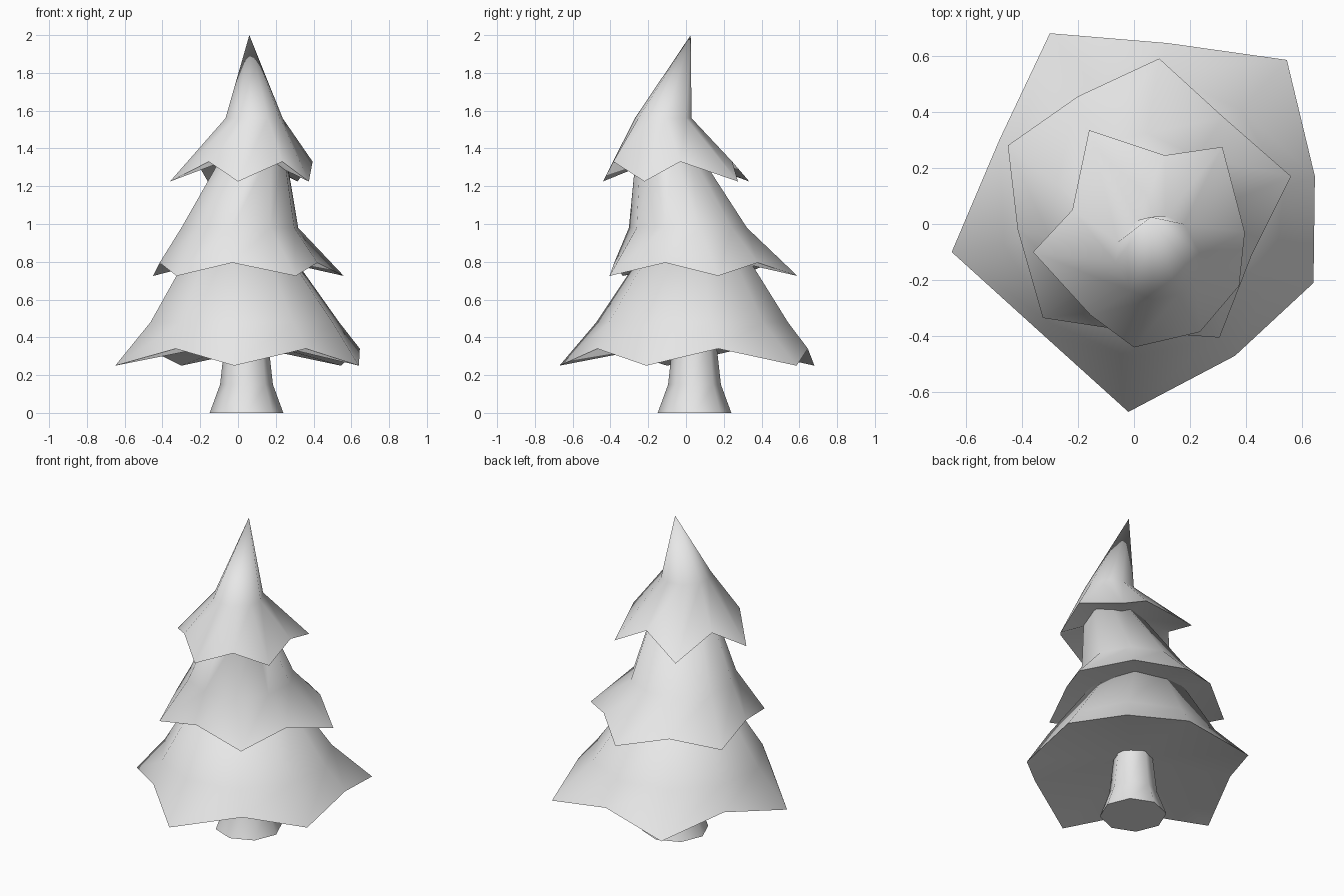
import bpy
import bmesh
from math import atan2, cos, sin, radians, tau
from mathutils import Vector

cube = bpy.data.objects.get("Cube")
if cube:
    bpy.data.objects.remove(cube)

# One plain colour for the whole tree
grey = bpy.data.materials.new("plain grey")
grey.use_nodes = True
colour = (0.8, 0.8, 0.8, 1)
grey.diffuse_color = colour
grey.node_tree.nodes["Principled BSDF"].inputs["Base Color"].default_value = colour


def circle(angles, centre, radius):
    """Ring of points around a centre, one for each angle."""
    return [Vector(centre) + Vector((cos(a), sin(a), 0)) * radius for a in angles]


def skin(name, rings, apex=None, hollow=None):
    """Join rings from bottom to top, closing both ends."""
    bm = bmesh.new()
    loops = [[bm.verts.new(p) for p in ring] for ring in rings]
    count = len(loops[0])
    pairs = [(i, (i + 1) % count) for i in range(count)]
    for low, high in zip(loops, loops[1:]):
        for i, j in pairs:
            bm.faces.new((low[i], low[j], high[j], high[i]))
    # Top: a point or a flat lid
    if apex:
        tip = bm.verts.new(apex)
        for i, j in pairs:
            bm.faces.new((loops[-1][i], loops[-1][j], tip))
    else:
        bm.faces.new(loops[-1])
    # Bottom: a shallow hollow or a flat base
    if hollow:
        middle = bm.verts.new(hollow)
        for i, j in pairs:
            bm.faces.new((loops[0][j], loops[0][i], middle))
    else:
        bm.faces.new(loops[0][::-1])
    bm.normal_update()
    mesh = bpy.data.meshes.new(name)
    bm.to_mesh(mesh)
    bm.free()
    mesh.materials.append(grey)
    obj = bpy.data.objects.new(name, mesh)
    bpy.context.collection.objects.link(obj)
    bpy.ops.object.select_all(action="DESELECT")
    obj.select_set(True)
    bpy.context.view_layer.objects.active = obj
    bpy.ops.object.shade_smooth_by_angle(angle=radians(80))
    return obj


def branch_tier(name, rim, tip_z, valley_z, waist, top=None, apex=None):
    """Skirt with a ragged rim: low tips alternate with raised valleys."""
    middle = sum((Vector(p) for p in rim), Vector((0, 0))) / len(rim)
    angles = [atan2(y - middle.y, x - middle.x) for x, y in rim]
    edge = [Vector((x, y, valley_z if i % 2 else tip_z))
            for i, (x, y) in enumerate(rim)]
    rings = [edge, circle(angles, *waist)]
    if top:
        rings.append(circle(angles, *top))
    skin(name, rings, apex, (middle.x, middle.y, valley_z + 0.05))


# Flared trunk
eighths = [tau * i / 8 for i in range(8)]
skin("trunk", [circle(eighths, (0.045, 0.045, z), r)
               for z, r in ((0, 0.195), (0.15, 0.14), (0.42, 0.11))])

# Three tiers of branches, each rim listed anticlockwise from a tip
branch_tier("lower_branches",
            [(-0.02, -0.67), (0.36, -0.47), (0.64, -0.21), (0.645, 0.17),
             (0.545, 0.585), (0.12, 0.645), (-0.3, 0.68), (-0.48, 0.3),
             (-0.65, -0.1), (-0.33, -0.39)],
            0.25, 0.34,
            waist=((0.035, 0.033, 0.48), 0.51),
            top=((0.01, 0.04, 0.82), 0.29))

branch_tier("middle_branches",
            [(0.305, -0.405), (0.42, -0.11), (0.56, 0.17), (0.32, 0.38),
             (0.09, 0.59), (-0.2, 0.455), (-0.45, 0.28), (-0.415, -0.02),
             (-0.325, -0.335), (-0.03, -0.38)],
            0.725, 0.795,
            waist=((0.01, 0.01, 0.98), 0.315),
            top=((0.09, -0.1, 1.38), 0.165))

branch_tier("upper_branches",
            [(0, -0.44), (0.235, -0.385), (0.375, -0.22), (0.395, -0.03),
             (0.315, 0.275), (0.11, 0.245), (-0.16, 0.335), (-0.22, 0.05),
             (-0.36, -0.1), (-0.155, -0.325)],
            1.225, 1.33,
            waist=((0.085, -0.12, 1.56), 0.152),
            apex=(0.06, 0.025, 2))
